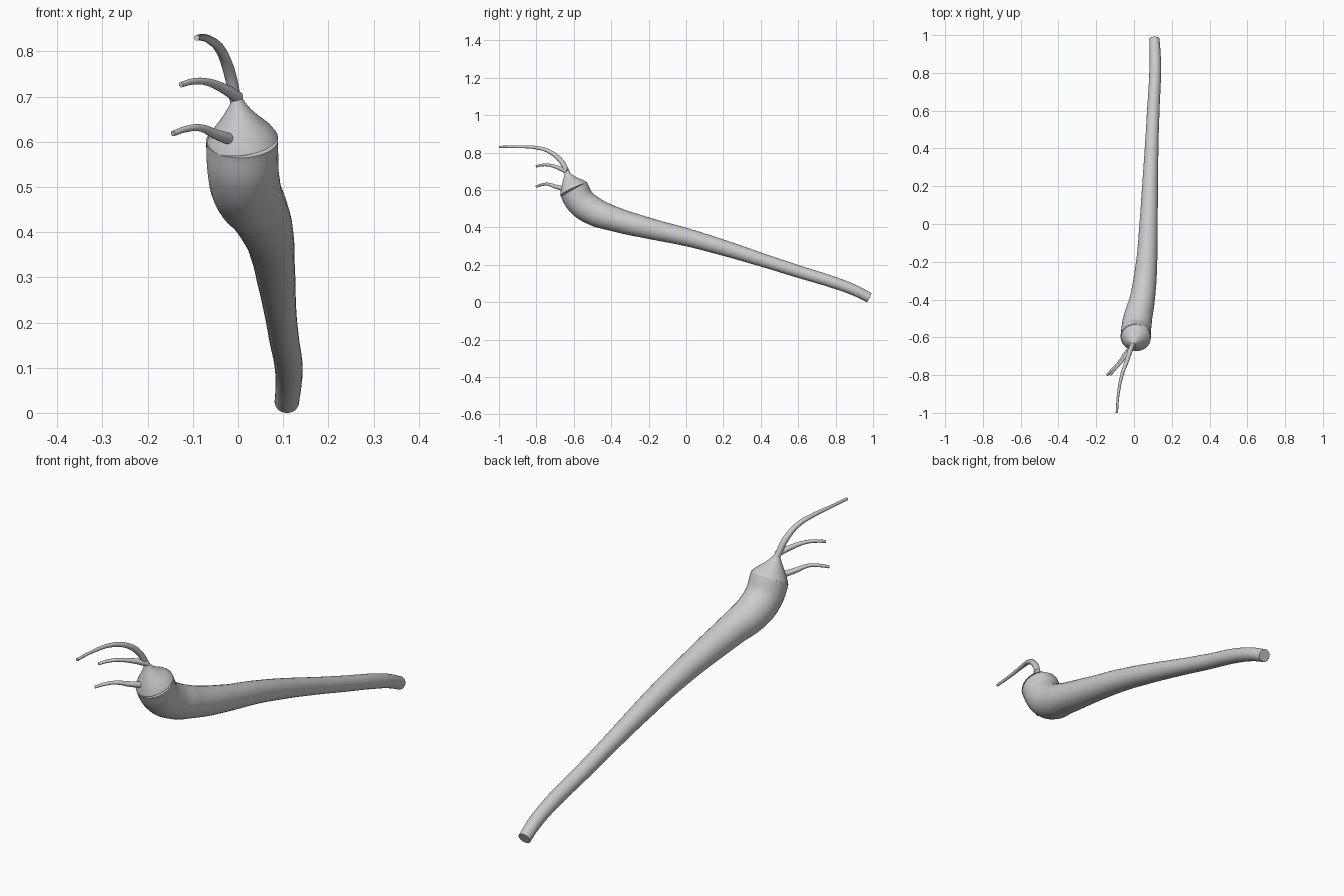
import bpy


def tube(name, pts, sides=6, handle='AUTO'):
    """Tapered round tube through (x, y, z, radius) points, turned into a mesh."""
    cu = bpy.data.curves.new(name, 'CURVE')
    cu.dimensions = '3D'
    cu.bevel_depth = 1.0
    cu.bevel_resolution = sides
    cu.resolution_u = 8
    cu.use_fill_caps = True
    sp = cu.splines.new('BEZIER')
    sp.radius_interpolation = 'CARDINAL'
    sp.bezier_points.add(len(pts) - 1)
    for bp, (x, y, z, r) in zip(sp.bezier_points, pts):
        bp.co = (x, y, z)
        bp.radius = r
        bp.handle_left_type = bp.handle_right_type = handle
    ob = bpy.data.objects.new(name, cu)
    bpy.context.collection.objects.link(ob)
    bpy.ops.object.select_all(action='DESELECT')
    ob.select_set(True)
    bpy.context.view_layer.objects.active = ob
    bpy.ops.object.convert(target='MESH')
    bpy.ops.object.shade_smooth_by_angle()
    return bpy.context.object


# Long body, thin at the tail and curling up to the head
tube("body", [
    (0.108, 0.98, 0.024, 0.027), (0.112, 0.90, 0.064, 0.029),
    (0.112, 0.80, 0.102, 0.031), (0.102, 0.60, 0.164, 0.033),
    (0.093, 0.40, 0.228, 0.036), (0.085, 0.20, 0.291, 0.042),
    (0.077, 0.00, 0.348, 0.048), (0.067, -0.20, 0.395, 0.056),
    (0.043, -0.40, 0.450, 0.067), (0.020, -0.50, 0.490, 0.076),
    (0.011, -0.565, 0.540, 0.079), (0.009, -0.60, 0.603, 0.080)], sides=12)

# Pointed cap on the head
tube("head_cone", [(0.009, -0.60, 0.603, 0.080), (0.003, -0.622, 0.650, 0.043),
                   (-0.003, -0.640, 0.702, 0.009)], sides=12)

# Three feelers
tube("upper_feeler", [
    (-0.005, -0.632, 0.69, 0.013), (-0.020, -0.67, 0.757, 0.013),
    (-0.040, -0.73, 0.805, 0.011), (-0.064, -0.80, 0.826, 0.009),
    (-0.083, -0.90, 0.831, 0.007), (-0.091, -1.0, 0.830, 0.006)])
tube("middle_feeler", [
    (0.0, -0.635, 0.698, 0.013), (-0.032, -0.68, 0.718, 0.011),
    (-0.072, -0.735, 0.733, 0.008), (-0.102, -0.77, 0.733, 0.007),
    (-0.126, -0.80, 0.726, 0.006)])
tube("lower_feeler", [
    (-0.016, -0.65, 0.605, 0.013), (-0.050, -0.695, 0.617, 0.011),
    (-0.085, -0.74, 0.631, 0.008), (-0.115, -0.77, 0.628, 0.007),
    (-0.144, -0.80, 0.618, 0.006)])
